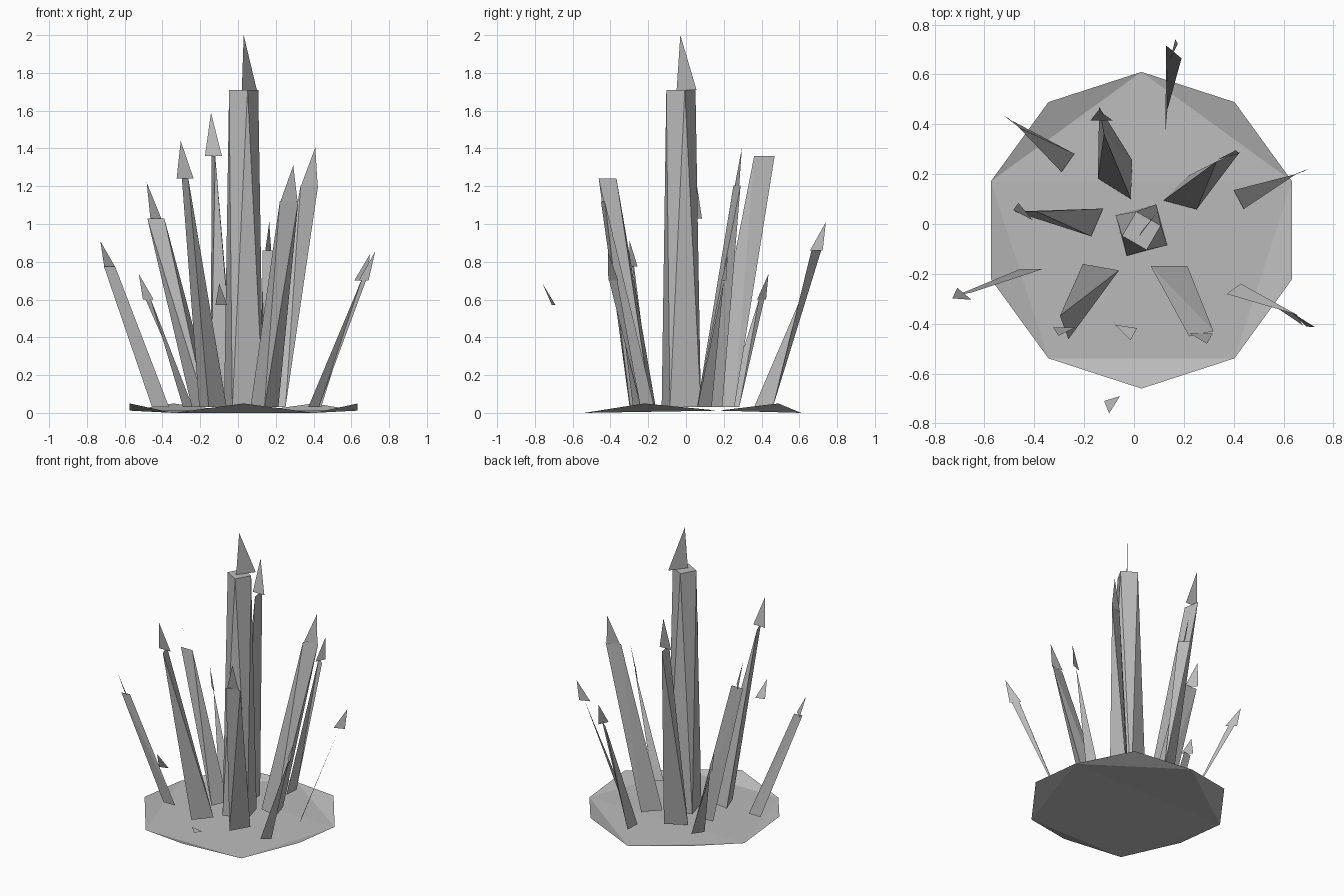
import bpy, bmesh, math
from mathutils import Vector

if "Cube" in bpy.data.objects:
    bpy.data.objects.remove(bpy.data.objects["Cube"])

stone = bpy.data.materials.new("grey_stone")
stone.diffuse_color = (0.5, 0.5, 0.5, 1)
stone.use_nodes = True
stone.node_tree.nodes["Principled BSDF"].inputs["Base Color"].default_value = stone.diffuse_color


def build(name, verts, faces=None):
    """Mesh from points: listed faces, or the convex shell if none are given."""
    bm = bmesh.new()
    vs = [bm.verts.new(v) for v in verts]
    if faces is None:
        bmesh.ops.convex_hull(bm, input=vs)
        bmesh.ops.recalc_face_normals(bm, faces=bm.faces)
    else:
        for f in faces:
            bm.faces.new([vs[i] for i in f])
    me = bpy.data.meshes.new(name)
    bm.to_mesh(me)
    bm.free()
    me.materials.append(stone)
    ob = bpy.data.objects.new(name, me)
    bpy.context.collection.objects.link(ob)
    return ob


def polar(c, r, deg):
    a = math.radians(deg)
    return c + Vector((r * math.cos(a), r * math.sin(a), 0))


def edge(c, half, deg):
    return [polar(c, half, deg + 180), polar(c, half, deg)]


def tip(name, base, top, half, deg, height):
    """Flat triangular point that carries on along the crystal's axis."""
    axis = top - base
    apex = top + axis * (height / axis.z)
    build(name, edge(top, half, deg) + [apex], [(0, 1, 2)])


def large(name, bx, by, r, turn, tx, ty, tz, half, deg, tip_deg, tip_h):
    """Triangular foot narrowing to a chisel edge, with a point above."""
    b, t = Vector((bx, by, 0.03)), Vector((tx, ty, tz))
    foot = [polar(b, r, turn + 120 * k) for k in range(3)]
    build(name + "_shaft", foot + edge(t, half, deg))
    tip(name + "_tip", b, t, 0.045, tip_deg, tip_h)


def small(name, bx, by, b_half, b_deg, tx, ty, tz, half, deg, tip_deg, tip_h):
    """Thin folded blade, with a point above."""
    b, t = Vector((bx, by, 0.03)), Vector((tx, ty, tz))
    foot = edge(b, b_half, b_deg)
    if half:
        build(name + "_shaft", foot + edge(t, half, deg), [(0, 1, 2), (1, 3, 2)])
    else:
        build(name + "_shaft", foot + [t], [(0, 1, 2)])
    tip(name + "_tip", b, t, 0.037, tip_deg, tip_h)


# Base plate: low pentagon with five flaps folded upwards
centre = Vector((0.03, -0.025, 0))
rim = [polar(centre, 0.635, 90 - 36 * k) for k in range(10)]
for k, v in enumerate(rim):
    v.z = 0.05 if k % 2 else (0.012 if k in (2, 8) else 0.0)
plate = [(8, 6, 2), (6, 4, 2), (8, 2, 0)]
flaps = [((k + 2) % 10, k + 1, k) for k in range(0, 10, 2)]
build("base_plate", rim, plate + flaps)

# Central column: square foot, square top turned by an eighth
foot_c, top_c = Vector((0.03, -0.025, 0.03)), Vector((0.03, -0.027, 1.71))
build("centre_shaft", [polar(foot_c, 0.12, 60 + 90 * k) for k in range(4)]
      + [polar(top_c, 0.08, 15 + 90 * k) for k in range(4)])
build("centre_tip", edge(Vector((0.06, 0.003, 1.71)), 0.066, 53)
      + [Vector((0.03, -0.03, 2.0))], [(0, 1, 2)])

# Inner ring of tall crystals
large("back_crystal", -0.055, 0.18, 0.09, -62, -0.13, 0.415, 1.36, 0.055, 100, 0, 0.23)
large("back_right_crystal", 0.195, 0.115, 0.08, 75, 0.378, 0.27, 1.205, 0.05, 22, 15, 0.2)
large("front_right_crystal", 0.14, -0.21, 0.085, -90, 0.27, -0.44, 1.12, 0.05, 12, 0, 0.19)
large("front_left_crystal", -0.14, -0.215, 0.085, -100, -0.28, -0.415, 1.24, 0.05, 110, 0, 0.2)
large("left_crystal", -0.18, 0.02, 0.07, 157, -0.435, 0.05, 1.03, 0.045, 0, -50, 0.19)

# Outer ring of thin crystals
small("outer_back", 0.13, 0.41, 0.05, 85, 0.16, 0.69, 0.86, 0.04, -40, 65, 0.15)
small("outer_right", 0.42, 0.098, 0.043, -62, 0.65, 0.2, 0.70, 0, 0, 20, 0.14)
small("outer_front_right", 0.4, -0.26, 0.035, 36, 0.665, -0.385, 0.70, 0.025, -60, -45, 0.155)
small("outer_left", -0.41, -0.18, 0.045, 0, -0.68, -0.28, 0.775, 0.03, 10, -40, 0.135)
small("outer_back_left", -0.265, 0.245, 0.045, 55, -0.475, 0.40, 0.60, 0.02, 135, -40, 0.135)

# Outer front crystal: only its foot and its point
foot = Vector((-0.035, -0.425, 0.04))
build("outer_front_foot", [polar(foot, 0.047, a) for a in (153, 9, -63)], [(2, 1, 0)])
tip("outer_front_tip", foot, Vector((-0.088, -0.70, 0.57)), 0.033, 17, 0.115)
